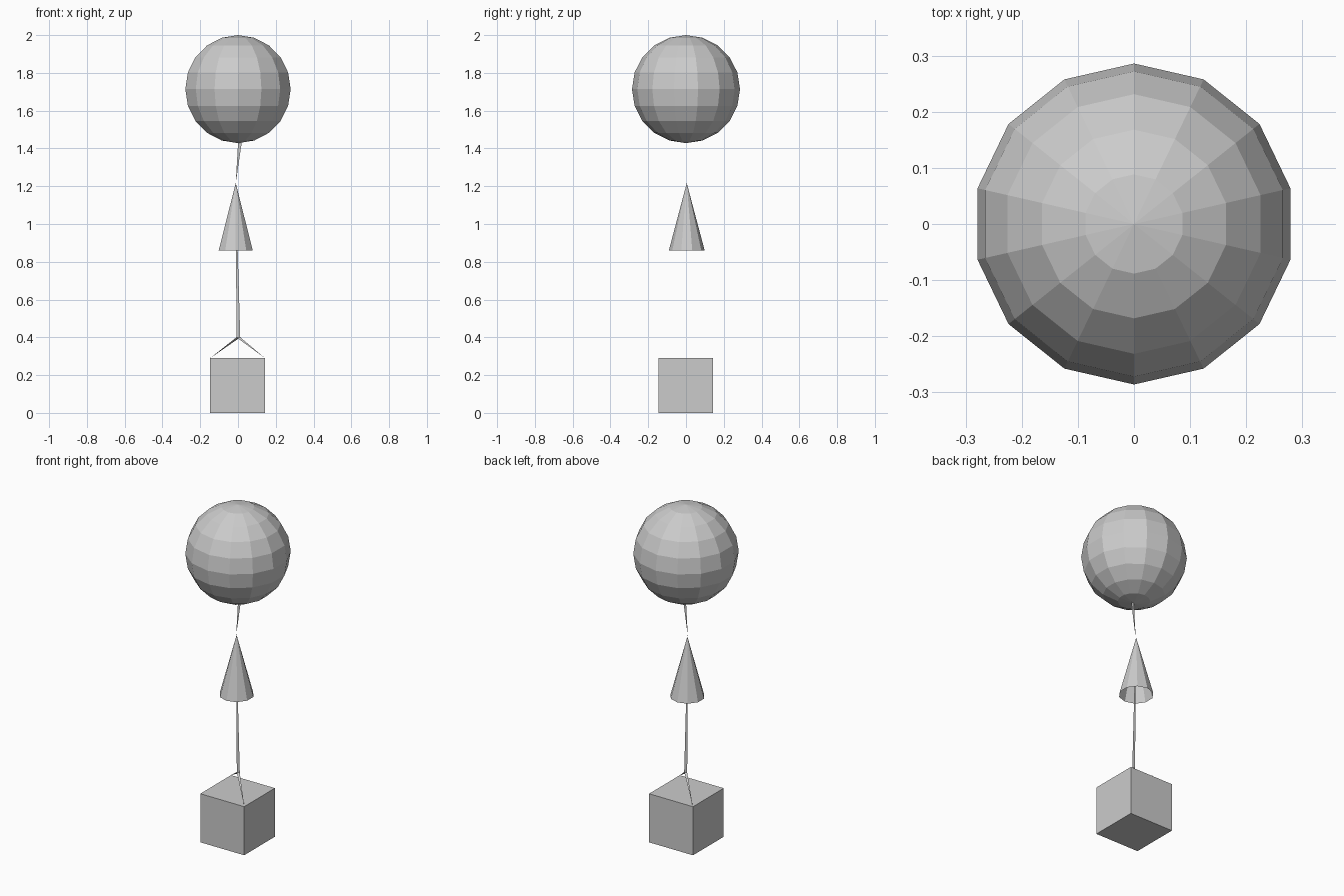
import bpy, math

if "Cube" in bpy.data.objects:
    bpy.data.objects.remove(bpy.data.objects["Cube"])


def flat_mesh(name, verts, faces):
    mesh = bpy.data.meshes.new(name)
    mesh.from_pydata(verts, [], faces)
    obj = bpy.data.objects.new(name, mesh)
    bpy.context.collection.objects.link(obj)
    return obj


def cord(name, wide, tip, width):
    """Flat tapered strand, widened along x, ending in a point."""
    x, y, z = wide
    h = width / 2
    return flat_mesh(name, [(x - h, y, z), (x + h, y, z), tip], [(0, 1, 2)])


# Balloon
bpy.ops.mesh.primitive_uv_sphere_add(segments=14, ring_count=10, radius=0.286,
                                     location=(0, 0, 1.714))
bpy.context.object.name = "balloon"

# Open-bottomed cone
bpy.ops.mesh.primitive_cone_add(vertices=10, radius1=0.095, radius2=0, depth=0.357,
                                end_fill_type='NOTHING',
                                location=(-0.012, 0.004, 1.038))
bpy.context.object.name = "cone"

# Hanging box
bpy.ops.mesh.primitive_cube_add(size=0.29, location=(-0.002, -0.001, 0.145))
bpy.context.object.name = "box"

# Cords: balloon to cone tip, cone to junction
junction = (0.002, 0, 0.40)
cone_tip = (-0.012, 0, 1.216)
cord("upper_cord", (0.011, 0, 1.44), cone_tip, 0.02)
cord("main_cord", junction, cone_tip, 0.02)

# Two cords from the junction to opposite box corners
for side, label in ((1, "front"), (-1, "back")):
    cord(label + "_box_cord", junction,
         (side * 0.145 - 0.002, -side * 0.145, 0.29), 0.02)
